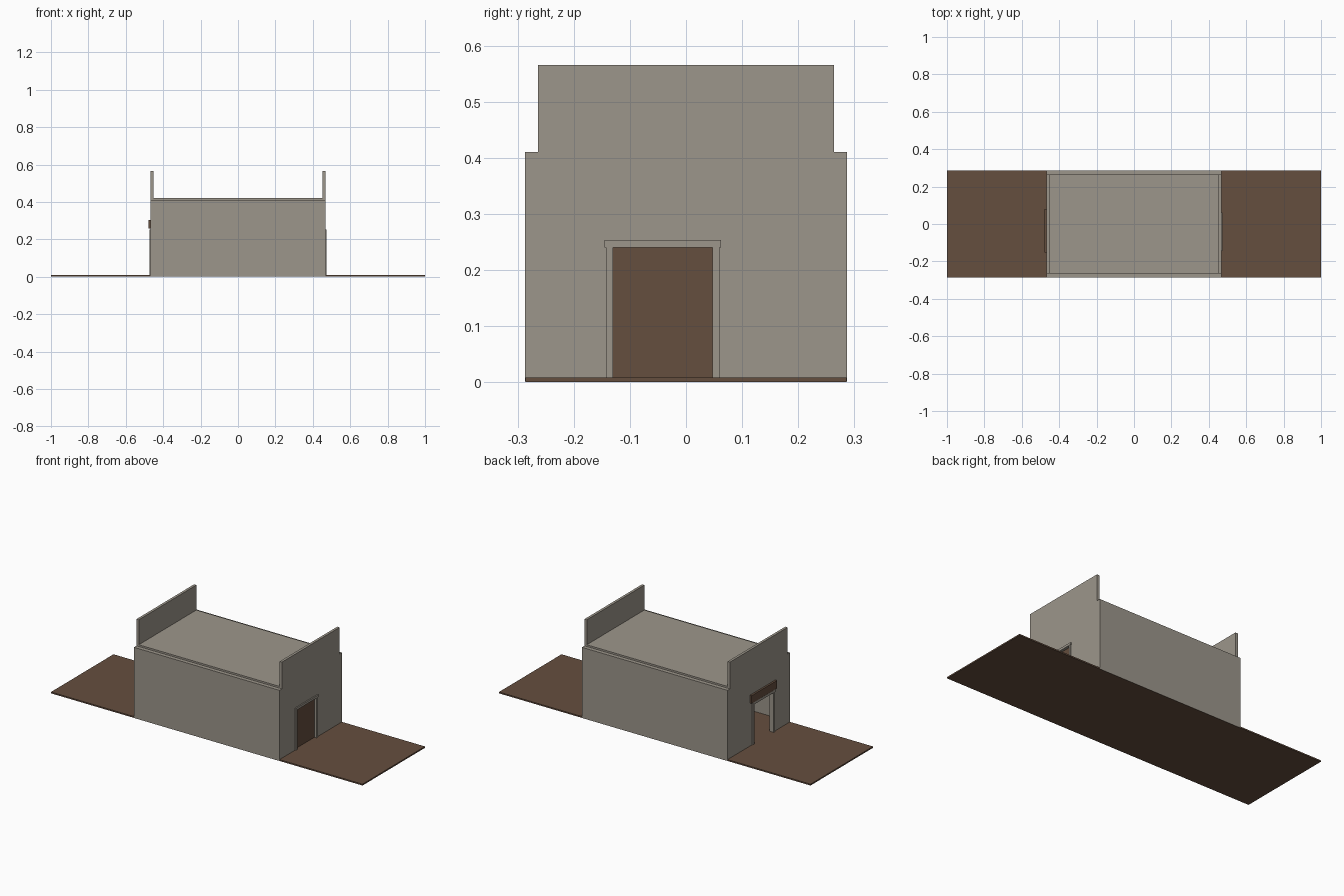
import bpy, bmesh

if "Cube" in bpy.data.objects:
    bpy.data.objects.remove(bpy.data.objects["Cube"], do_unlink=True)


def material(name, rgb):
    m = bpy.data.materials.new(name)
    m.use_nodes = True
    m.diffuse_color = (*rgb, 1)
    bsdf = next(n for n in m.node_tree.nodes if n.type == 'BSDF_PRINCIPLED')
    bsdf.inputs["Base Color"].default_value = (*rgb, 1)
    bsdf.inputs["Roughness"].default_value = 0.9
    return m


STONE = material("grey_stone", (0.335, 0.305, 0.258))
BROWN = material("earth_brown", (0.130, 0.077, 0.049))


def finish(name, bm, mat):
    me = bpy.data.meshes.new(name)
    bm.to_mesh(me)
    bm.free()
    me.materials.append(mat)
    ob = bpy.data.objects.new(name, me)
    bpy.context.collection.objects.link(ob)
    return ob


def prism(name, outline, x0, x1, mat):
    """Solid made by extruding a (y, z) outline from x0 to x1."""
    bm = bmesh.new()
    face = bm.faces.new([bm.verts.new((x0, y, z)) for y, z in outline])
    new = bmesh.ops.extrude_face_region(bm, geom=[face])["geom"]
    bmesh.ops.translate(bm, vec=(x1 - x0, 0, 0),
                        verts=[v for v in new if isinstance(v, bmesh.types.BMVert)])
    bmesh.ops.recalc_face_normals(bm, faces=bm.faces)
    return finish(name, bm, mat)


def rect(y0, y1, z0, z1):
    return [(y0, z0), (y1, z0), (y1, z1), (y0, z1)]


def sheet(name, path, x0, x1, mat):
    """Open single-layer strip swept along x, facing outward."""
    bm = bmesh.new()
    rows = [[bm.verts.new((x, y, z)) for x in (x0, x1)] for y, z in path]
    for a, b in zip(rows, rows[1:]):
        bm.faces.new((a[0], a[1], b[1], b[0]))
    return finish(name, bm, mat)


W, EAVE, TOP = 0.287, 0.41, 0.565     # half width, eave height, parapet height
PW, ROOF = 0.264, 0.42                # parapet half width, roof height
X_OUT, X_IN = 0.467, 0.452            # end wall faces
D0, D1, DH = -0.130, 0.047, 0.24      # doorway
F = 0.013                             # frame width

# Ground strip
prism("ground_slab", rect(-W + 0.0006, W - 0.0006, 0, 0.008), -1, 1, BROWN)

# Long walls, ledges and raised roof
sheet("side_walls_and_roof",
      [(-W, 0), (-W, EAVE), (-PW, EAVE), (-PW, ROOF),
       (PW, ROOF), (PW, EAVE), (W, EAVE), (W, 0)], -X_IN, X_IN, STONE)

# End walls with parapet and doorway, plus the door surround
Z0 = 0.001
wall = [(-W, Z0), (D0 - F, Z0), (D0 - F, DH + F), (D1 + F, DH + F), (D1 + F, Z0), (W, Z0),
        (W, EAVE), (PW, EAVE), (PW, TOP), (-PW, TOP), (-PW, EAVE), (-W, EAVE)]
frame = [(D0 - F, Z0), (D0, Z0), (D0, DH), (D1, DH), (D1, Z0), (D1 + F, Z0),
         (D1 + F, DH + F), (D0 - F, DH + F)]
for side, s in (("left", 1), ("right", -1)):
    prism(f"{side}_end_wall", wall, s * X_IN, s * X_OUT, STONE)
    prism(f"{side}_door_frame", frame, s * 0.445, s * 0.472, STONE)
    prism(f"{side}_frame_cap", rect(D0 - F - 0.002, D1 + F + 0.002, DH, DH + F + 0.0005),
          s * 0.466, s * 0.474, STONE)

# Closed door on one end, timber lintel above the open doorway on the other
prism("door_panel", rect(D0, D1, 0.008, DH), 0.450, 0.458, BROWN)
prism("timber_lintel", rect(-0.152, 0.08, 0.257, 0.303), -0.466, -0.478, BROWN)
